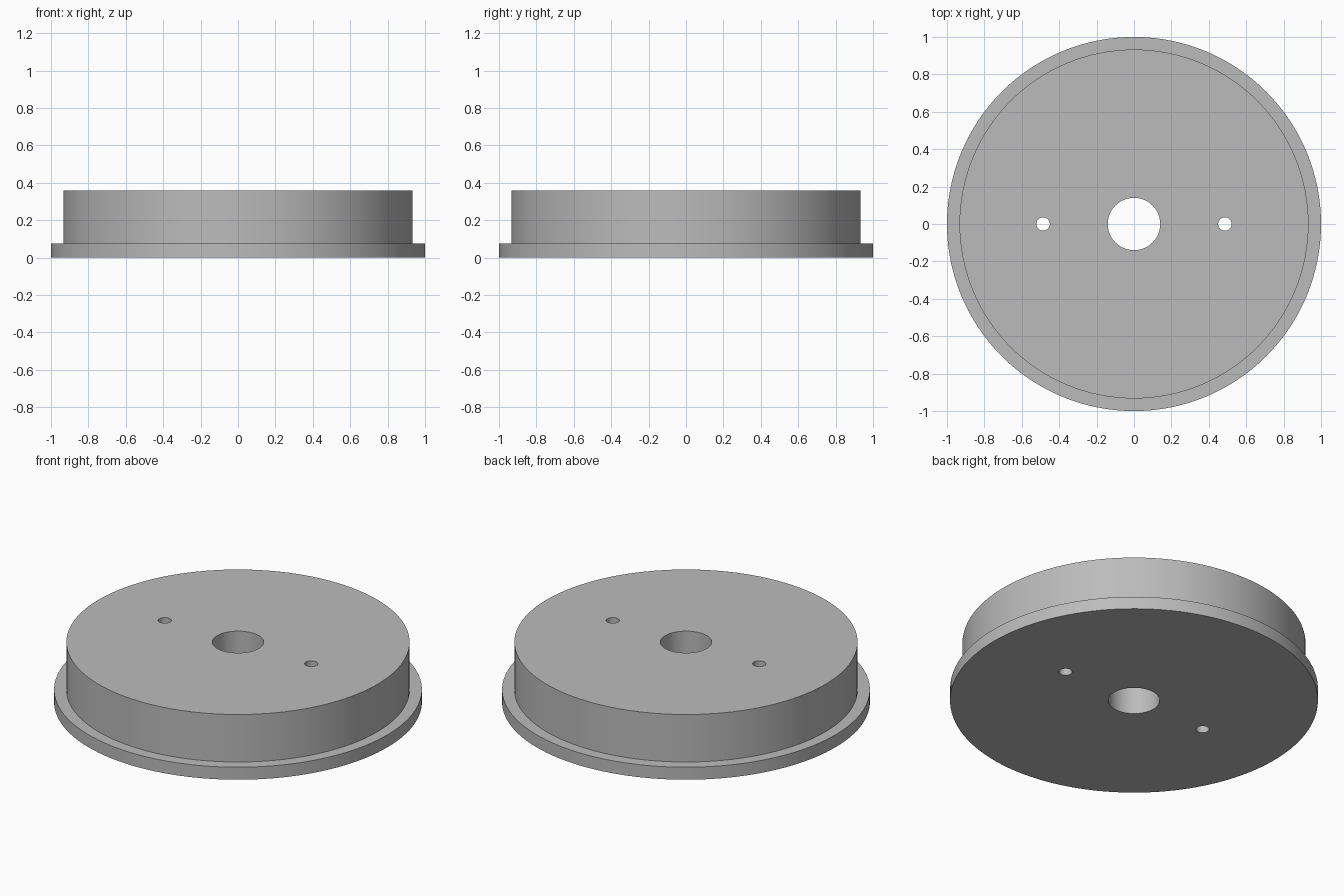
import bpy, bmesh, math

cube = bpy.data.objects.get("Cube")
if cube:
    bpy.data.objects.remove(cube, do_unlink=True)

SEGMENTS = 128
HEIGHT = 0.36

grey = bpy.data.materials.new("plain_grey")
grey.use_nodes = True
COLOUR = (0.5, 0.5, 0.5, 1)
grey.diffuse_color = COLOUR
grey.node_tree.nodes["Principled BSDF"].inputs["Base Color"].default_value = COLOUR


def lathe(name, profile):
    """Revolve a closed (radius, z) profile around the z axis."""
    bm = bmesh.new()
    rings = []
    for r, z in profile:
        angles = [2 * math.pi * i / SEGMENTS for i in range(SEGMENTS)]
        rings.append([bm.verts.new((r * math.cos(a), r * math.sin(a), z)) for a in angles])
    for ring, following in zip(rings, rings[1:] + rings[:1]):
        for i in range(SEGMENTS):
            j = (i + 1) % SEGMENTS
            bm.faces.new((ring[i], ring[j], following[j], following[i]))
    bmesh.ops.recalc_face_normals(bm, faces=bm.faces)
    mesh = bpy.data.meshes.new(name)
    bm.to_mesh(mesh)
    bm.free()
    obj = bpy.data.objects.new(name, mesh)
    bpy.context.collection.objects.link(obj)
    mesh.materials.append(grey)
    return obj


# Flanged disc with its centre bore
disc = lathe("flanged_disc", [(0.14, 0), (1, 0), (1, 0.075), (0.933, 0.075),
                              (0.933, HEIGHT), (0.14, HEIGHT)])
bpy.context.view_layer.objects.active = disc
disc.select_set(True)

# Two pin holes, cut right through
for side in (-1, 1):
    bpy.ops.mesh.primitive_cylinder_add(vertices=48, radius=0.036, depth=1,
                                        location=(side * 0.486, 0, HEIGHT / 2))
    cutter = bpy.context.object
    cutter.name = "pin_hole_cutter"
    cutter.hide_render = True
    cutter.data.materials.append(grey)
    bpy.ops.object.select_all(action="DESELECT")
    disc.select_set(True)
    bpy.context.view_layer.objects.active = disc
    cut = disc.modifiers.new("pin_hole", "BOOLEAN")
    cut.operation = "DIFFERENCE"
    cut.solver = "EXACT"
    cut.object = cutter
    bpy.ops.object.modifier_apply(modifier=cut.name)
    bpy.data.objects.remove(cutter, do_unlink=True)

bpy.ops.object.shade_smooth_by_angle(angle=math.radians(30))
